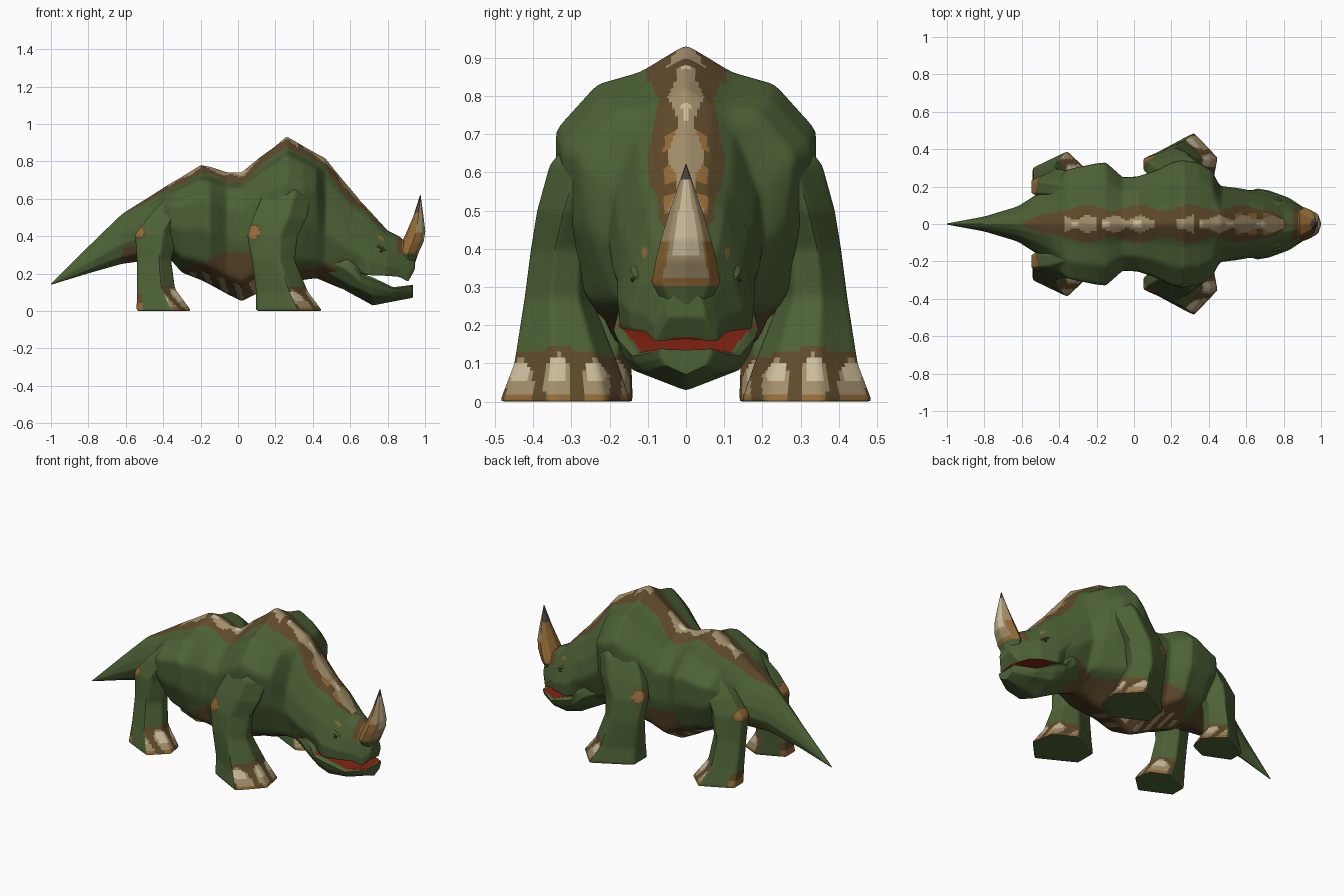
import bpy, bmesh, math
from mathutils import Vector

default = bpy.data.objects.get("Cube")
if default:
    bpy.data.objects.remove(default, do_unlink=True)

PALETTE = {
    "skin green": (.075, .122, .037), "hide brown": (.115, .068, .024),
    "spot tan": (.36, .27, .145), "pale cream": (.6, .51, .33),
    "ochre": (.29, .145, .035), "mouth red": (.24, .018, .006),
    "horn tip grey": (.07, .06, .05), "eye dark": (.03, .042, .017),
}
MATS = []
for label, rgb in PALETTE.items():
    m = bpy.data.materials.new(label)
    m.use_nodes = True
    m.diffuse_color = (*rgb, 1)
    bsdf = m.node_tree.nodes["Principled BSDF"]
    bsdf.inputs["Base Color"].default_value = (*rgb, 1)
    bsdf.inputs["Roughness"].default_value = .9
    MATS.append(m)
GREEN, BROWN, TAN, CREAM, OCHRE, RED, GREY, DARK = range(len(MATS))


def loft(name, rings, paint, cuts=8, soften=2):
    """Skin a row of equal rings, close the ends, refine and paint by rule."""
    bm = bmesh.new()
    rows = [[bm.verts.new(p) for p in ring] for ring in rings]
    n = len(rows[0])
    for a, b in zip(rows, rows[1:]):
        for i in range(n):
            j = (i + 1) % n
            bm.faces.new((a[i], a[j], b[j], b[i]))
    for row in (rows[0], rows[-1]):
        hub = bm.verts.new(sum((v.co for v in row), Vector()) / n)
        for i in range(n):
            bm.faces.new((row[i], row[(i + 1) % n], hub))
    bmesh.ops.recalc_face_normals(bm, faces=bm.faces)
    bmesh.ops.subdivide_edges(bm, edges=bm.edges[:], cuts=cuts, use_grid_fill=True)
    for _ in range(soften):
        bmesh.ops.smooth_vert(bm, verts=bm.verts, factor=.5, use_axis_x=True,
                              use_axis_y=True, use_axis_z=True)
    bmesh.ops.recalc_face_normals(bm, faces=bm.faces)
    bm.normal_update()
    for f in bm.faces:
        f.material_index = paint(f.calc_center_median(), f.normal)
    me = bpy.data.meshes.new(name)
    bm.to_mesh(me)
    bm.free()
    for m in MATS:
        me.materials.append(m)
    ob = bpy.data.objects.new(name, me)
    bpy.context.collection.objects.link(ob)
    bpy.ops.object.select_all(action='DESELECT')
    ob.select_set(True)
    bpy.context.view_layer.objects.active = ob
    bpy.ops.object.shade_smooth_by_angle(angle=math.radians(45))


def section(x, top, bottom, width, half):
    """Upright cross-section mirrored from a half profile of (y, z) fractions."""
    pts = half + [(-y, z) for y, z in half[-2:0:-1]]
    return [(x, y * width, bottom + z * (top - bottom)) for y, z in pts]


def level(x, y, z, rx, ry, outline):
    """Flat ring from an outline of (x, y) fractions."""
    return [(x + rx * u, y + ry * v, z) for u, v in outline]


# Half profiles, from the spine round to the keel
TORSO = [(0, 1), (.35, .91), (.68, .87), (1, .72), (.98, .45), (.75, .16), (0, 0)]
CHEST = [(0, 1), (.35, .91), (.68, .87), (1, .7), (.9, .42), (.64, .13), (0, 0)]
ROUND = [(0, 1), (.32, .94), (.62, .83), (.92, .6), (1, .4), (.7, .14), (0, 0)]
SKULL = [(0, 1), (.3, .97), (.55, .86), (.82, .55), (1, .22), (.96, 0), (0, .03)]
JAW = [(0, .94), (.6, .96), (.9, 1), (1, .9), (.92, .62), (.78, .36), (0, 0)]
# Level outlines: a splayed foot and an even octagon
FOOT = [(1, .22), (.28, 1), (-1, .3), (-1, -.45), (.1, -1), (.85, -.6)]
OCTAGON = [(math.cos(math.tau * i / 8), math.sin(math.tau * i / 8)) for i in range(8)]


def paint_hide(c, n):
    x, y, z = c
    a = abs(y)
    # spine stripe with a chain of pale spots
    if -.6 < x < .83 and n.z > .15 and z > .35:
        fade = min(1, (x + .62) * 4, (.83 - x) * 10)
        wave = math.sin(x * 45)
        spots = -.37 < x < -.2 or -.17 < x < .11 or .23 < x < .32 or .35 < x < .8
        if spots and a < .016 + .008 * wave and math.sin(x * 38 + 1) > .7:
            return CREAM
        if spots and a < .034 + .012 * wave:
            return TAN
        if .53 < x < .74 and a < .058 and math.cos((x - .555) * 80) > .1:
            return OCHRE
        if a < (.087 + .015 * math.sin(x * 23 + 1)) * fade:
            return BROWN
    # barred belly and underside
    if -.36 < x < .56:
        if n.z < -.2 and .02 < a < .15 and z < .21 and x < .2 and math.sin(x * 75 + a * 14) > .25:
            return TAN
        if z < .27 + .05 * math.cos(x * 9) and n.z < .2:
            return BROWN
    if -.62 < x < -.36 and z < .34 and n.z < -.1:
        return BROWN
    return GREEN


# Trunk: tail tip, hips, belly, shoulders, neck
tail = [(-1, .146, .14, .003), (-.8, .345, .2, .04), (-.62, .52, .25, .095),
        (-.46, .62, .27, .2)]
trunk = [(-.36, .685, .27, .29), (-.3, .72, .2, .305), (-.2, .783, .16, .325),
         (-.15, .775, .135, .33), (-.06, .745, .085, .25), (.02, .745, .045, .255),
         (.11, .82, .09, .285), (.2, .885, .12, .33), (.26, .938, .13, .343)]
chest = [(.35, .885, .16, .33), (.42, .845, .17, .285)]
neck = [(.465, .82, .15, .205), (.55, .715, .115, .195), (.66, .585, .09, .175)]
rings = []
for group, half in ((tail, ROUND), (trunk, TORSO), (chest, CHEST), (neck, ROUND)):
    rings += [section(*s, half) for s in group]
loft("body", rings, paint_hide, soften=3)


# Upper head with a red palate and small cheek spots
def paint_skull(c, n):
    if n.z < -.6 and c.x > .66 and c.z < .25:
        return RED if abs(c.y) < .15 else GREEN
    if c.x > .85 and c.z > .31:
        return OCHRE if c.x > .875 else BROWN
    if c.x > .66 and math.hypot(abs(c.y) - .108, c.z - .39) < .01:
        return OCHRE
    return paint_hide(c, n)


nape = [section(.48, .66, .22, .12, ROUND), section(.6, .645, .15, .182, ROUND)]
head = [(.7, .54, .19, .18), (.8, .43, .187, .15), (.86, .4, .182, .112),
        (.91, .36, .157, .085), (.945, .3, .22, .05)]
loft("upper_head", nape + [section(*s, SKULL) for s in head], paint_skull, soften=1)


# Lower jaw with a red mouth floor
def paint_jaw(c, n):
    if n.z > .5 and .65 < c.x < .92 and abs(c.y) < .17 - (c.x - .68) * .37:
        return RED
    return GREEN


throat = [section(.44, .4, .2, .12, ROUND), section(.58, .4, .105, .18, ROUND)]
jaw = [(.66, .2, .062, .19), (.72, .18, .028, .18), (.83, .127, .05, .14),
       (.935, .14, .07, .07)]
loft("lower_jaw", throat + [section(*s, JAW) for s in jaw], paint_jaw, soften=1)


# Nose horn: ochre back and rim, pale face, grey point
def paint_horn(c, n):
    a = abs(c.y)
    if c.z > .585 or (c.z > .53 and n.x < .4):
        return GREY
    if c.z < .303:
        return GREEN
    rim = .085 - (c.z - .31) * .27
    if n.x < -.2 or c.z < .325 or (a > rim * .75 and c.z < .42):
        return OCHRE
    return CREAM if a < rim * .55 and c.z > .385 else TAN


horn = [(.9, 0, .25, .045, .055), (.91, 0, .31, .055, .09), (.935, 0, .37, .058, .08),
        (.952, 0, .425, .05, .066), (.964, 0, .5, .029, .043), (.975, 0, .622, .001, .001)]
loft("nose_horn", [level(*r, OCTAGON) for r in horn], paint_horn, soften=1)


# Legs, mirrored left and right
def leg_painter(side, knee, foot):
    def paint(c, n):
        p = Vector((c.x, c.y * side, c.z))
        gap = p - Vector(knee)
        gap.y *= .6
        if gap.length < .034:
            return OCHRE
        if gap.length < .045:
            return BROWN
        if n.z < -.7:
            return GREEN
        # rounded toes in a row across the front, heel mark behind
        if n.x > .2 and p.x > foot[0] - .03:
            toe = math.cos((p.y - foot[1] - .018) * math.tau / .1)
            size = .125 - 1.4 * abs(p.y - foot[1] - .018) ** 2
            if toe > -.6 and p.z < size * (.8 + .2 * toe):
                if toe > .1 and .055 < p.z < size * .9:
                    return CREAM
                return TAN if p.z > .02 else OCHRE
            if p.z < size + .015:
                return BROWN
        if p.x < -.51 and p.z < .085:
            return OCHRE if p.z < .045 else BROWN
        return GREEN
    return paint


front = [(.28, .19, .74, .07, .07), (.265, .262, .62, .13, .097), (.225, .3, .5, .145, .092),
         (.185, .325, .4, .135, .083), (.19, .335, .27, .115, .09),
         (.237, .315, .1, .14, .138), (.275, .317, 0, .178, .175)]
hind = [(-.32, .18, .62, .05, .06), (-.375, .2, .51, .1, .085), (-.435, .205, .41, .115, .092),
        (-.448, .215, .27, .092, .088), (-.438, .24, .12, .102, .098),
        (-.395, .265, 0, .147, .128)]
for side, word in ((1, "left"), (-1, "right")):
    for part, legs, knee in (("front", front, (.08, .36, .425)),
                             ("hind", hind, (-.53, .21, .42))):
        rings = [[(x, y * side, z) for x, y, z in level(*r, FOOT)] for r in legs]
        loft(f"{word}_{part}_leg", rings,
             leg_painter(side, knee, legs[-1][:2]), 10, 2)

    # Small eye under a short brow
    eye = [level(.765, side * .138, .32 + h, r, r * .7, OCTAGON)
           for h, r in ((-.007, .003), (0, .011), (.007, .003))]
    loft(f"{word}_eye", eye, lambda c, n: DARK, 1, 0)
    brow = [section(x, z + h, z - h, w, ROUND) for x, z, h, w in
            ((.71, .36, .008, .008), (.755, .345, .01, .018), (.79, .325, .004, .006))]
    brow = [[(x, y + side * .128, z) for x, y, z in ring] for ring in brow]
    loft(f"{word}_brow", brow, lambda c, n: GREEN, 1, 0)
